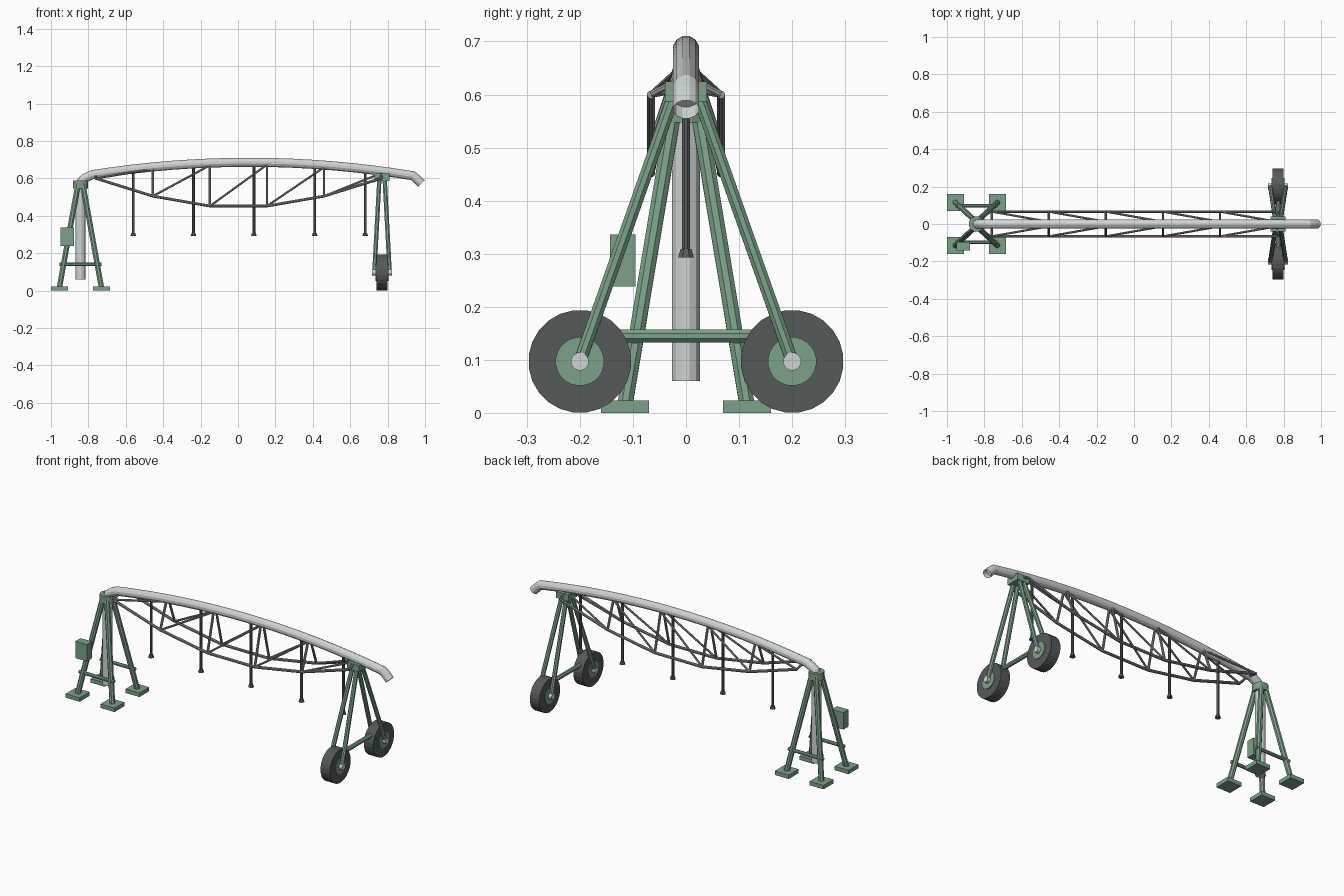
import bpy, bmesh, math
from mathutils import Vector

if "Cube" in bpy.data.objects:
    bpy.data.objects.remove(bpy.data.objects["Cube"])


def material(name, rgb):
    m = bpy.data.materials.new(name)
    m.diffuse_color = (*rgb, 1)
    m.use_nodes = True
    m.node_tree.nodes["Principled BSDF"].inputs["Base Color"].default_value = m.diffuse_color
    return m


STEEL = material("galvanised_steel", (0.62, 0.66, 0.65))
ROD = material("dark_steel", (0.28, 0.29, 0.29))
GREEN = material("green_paint", (0.20, 0.36, 0.25))
RUBBER = material("rubber", (0.09, 0.10, 0.095))
HOSE = material("hose_black", (0.11, 0.12, 0.12))


def finish(name, bm, mat):
    bmesh.ops.recalc_face_normals(bm, faces=bm.faces)
    me = bpy.data.meshes.new(name)
    bm.to_mesh(me)
    bm.free()
    me.materials.append(mat)
    ob = bpy.data.objects.new(name, me)
    bpy.context.collection.objects.link(ob)
    return ob


def tube(name, pts, r, mat, n=8, r_end=None, hollow=False):
    """Mitred n-sided tube along a polyline, capped at both ends."""
    pts = [Vector(p) for p in pts]
    bm = bmesh.new()
    rings = []
    for i, p in enumerate(pts):
        a = (p - pts[i - 1]).normalized() if i else None
        b = (pts[i + 1] - p).normalized() if i + 1 < len(pts) else None
        a, b = a or b, b or a
        t = (a + b).normalized()
        ref = Vector((0, 1, 0)) if abs(t.y) < 0.9 else Vector((0, 0, 1))
        u = t.cross(ref).normalized()
        v = u.cross(t)
        rad = r_end if r_end is not None and i == len(pts) - 1 else r
        k = rad / t.dot(a)
        ring = []
        for j in range(n):
            ang = 2 * math.pi * (j + 0.5) / n
            ring.append(bm.verts.new(p + u * math.cos(ang) * k + v * math.sin(ang) * rad))
        rings.append(ring)
    for r0, r1 in zip(rings, rings[1:]):
        for j in range(n):
            bm.faces.new((r0[j], r0[(j + 1) % n], r1[(j + 1) % n], r1[j]))
    bm.faces.new(rings[0])
    end = bm.faces.new(rings[-1])
    if hollow:
        bmesh.ops.inset_region(bm, faces=[end], thickness=r * 0.35)
        d = (pts[-1] - pts[-2]).normalized()
        inner = bmesh.ops.extrude_discrete_faces(bm, faces=[end])["faces"][0]
        bmesh.ops.translate(bm, verts=inner.verts, vec=-d * 0.03)
    return finish(name, bm, mat)


def box(name, c, size, mat):
    bm = bmesh.new()
    bmesh.ops.create_cube(bm, size=1)
    bmesh.ops.scale(bm, verts=bm.verts, vec=size)
    bmesh.ops.translate(bm, verts=bm.verts, vec=c)
    return finish(name, bm, mat)


def arch(x):
    """Height of the main pipe centre line."""
    return 0.686 - 0.094 * (x - 0.06) ** 2


PX, TX = -0.8425, 0.77  # pivot and wheel tower positions

# Main pipe: riser, elbow, arched span and drooping outlet
path = [(PX, 0, 0.06), (PX, 0, 0.565), (PX + 0.008, 0, 0.588), (PX + 0.028, 0, 0.604)]
path += [(x, 0, arch(x)) for x in [-0.78 + 1.715 * i / 16 for i in range(17)]]
path += [(0.955, 0, 0.598), (0.98, 0, 0.572)]
tube("main_pipe", path, 0.025, STEEL, 12, hollow=True)
tube("riser_pipe", [(PX, 0, 0.06), (PX, 0, 0.55)], 0.027, STEEL, 12)
tube("swivel_collar", [(PX, 0, 0.547), (PX, 0, 0.588)], 0.042, GREEN, 12)

# Pivot stand
for sy in (-1, 1):
    for sx in (-1, 1):
        fx, fy = PX + sx * 0.1125, sy * 0.115
        box("pivot_foot", (fx, fy, 0.0115), (0.09, 0.09, 0.023), GREEN)
        tube("pivot_leg", [(fx, fy, 0.015), (PX + sx * 0.012, sy * 0.022, 0.575)], 0.0155, GREEN, 8)
    tube("pivot_brace", [(PX - 0.112, sy * 0.097, 0.14), (PX + 0.112, sy * 0.097, 0.14)],
         0.01, GREEN, 8)
box("control_box", (-0.913, -0.119, 0.287), (0.074, 0.048, 0.098), GREEN)

# Truss below the pipe: chords, struts and diagonals on both sides
nodes = [(-0.76, 0.600), (-0.455, 0.505), (-0.15, 0.452),
         (0.155, 0.452), (0.46, 0.505), (0.765, 0.600)]
for s in (-1, 1):
    y = s * 0.066
    tube("truss_chord", [(x, y, z) for x, z in nodes], 0.008, ROD, 8)
    for i, (x, z) in enumerate(nodes):
        tube("truss_strut", [(x, y, z), (x, s * 0.012, arch(x) - 0.012)], 0.007, ROD, 8)
        if i < 5:
            nx = nodes[i + 1][0]
            tube("truss_diagonal", [(x, y, z), (nx, s * 0.012, arch(nx) - 0.012)], 0.006, ROD, 8)

# Sprinkler drops
for x in (-0.56, -0.238, 0.085, 0.41, 0.68):
    tube("drop_hose", [(x, 0, arch(x) - 0.01), (x, 0, 0.305)], 0.008, HOSE, 8)
    tube("sprinkler_head", [(x, 0, 0.309), (x, 0, 0.293)], 0.011, HOSE, 8, r_end=0.016)

# Wheel tower
box("tower_head", (TX, 0, 0.606), (0.08, 0.08, 0.038), GREEN)
tube("tower_beam", [(TX, -0.18, 0.145), (TX, 0.18, 0.145)], 0.013, GREEN, 8)
for s in (-1, 1):
    y, z = s * 0.2, 0.097
    for name, half, r, mat, n in (("wheel_tyre", 0.03, 0.097, RUBBER, 24),
                                  ("wheel_hub", 0.034, 0.046, GREEN, 24),
                                  ("wheel_axle", 0.053, 0.017, STEEL, 16)):
        tube(name, [(TX - half, y, z), (TX + half, y, z)], r, mat, n)
    for sx in (-1, 1):
        tube("tower_leg", [(TX + sx * 0.041, y, z), (TX + sx * 0.014, s * 0.022, 0.6)],
             0.0125, GREEN, 8)
